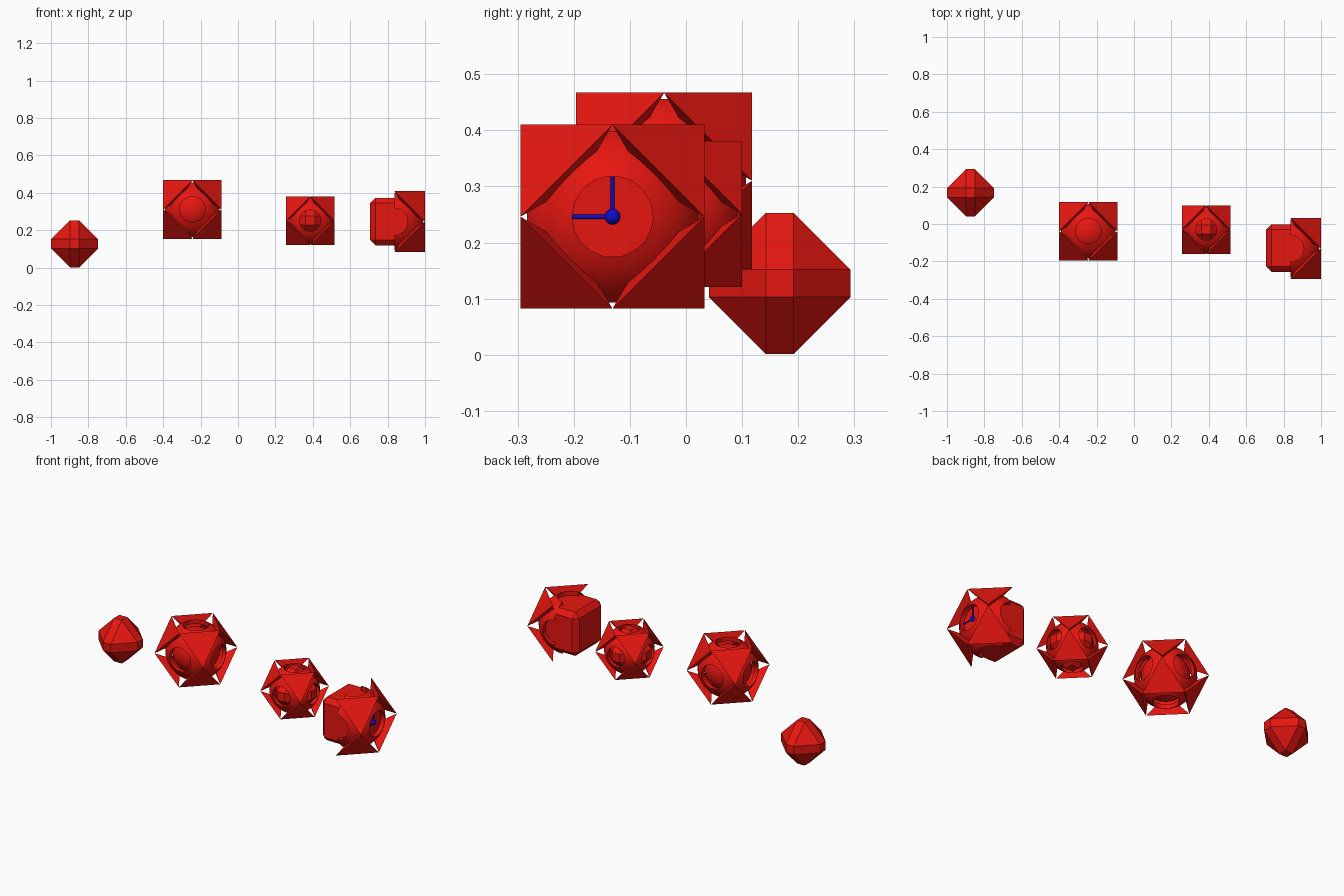
import bpy, bmesh, math
from itertools import product
from mathutils import Vector

if "Cube" in bpy.data.objects:
    bpy.data.objects.remove(bpy.data.objects["Cube"])


def material(name, color):
    m = bpy.data.materials.new(name)
    m.diffuse_color = color
    m.use_nodes = True
    m.node_tree.nodes["Principled BSDF"].inputs["Base Color"].default_value = m.diffuse_color
    return m


RED = material("red", (0.8, 0.008, 0.005, 1))
BLUE = material("blue", (0.006, 0.004, 0.6, 1))


def finish(bm, name, loc, mat, smooth=False):
    bmesh.ops.recalc_face_normals(bm, faces=bm.faces)
    mesh = bpy.data.meshes.new(name)
    bm.to_mesh(mesh)
    bm.free()
    ob = bpy.data.objects.new(name, mesh)
    bpy.context.collection.objects.link(ob)
    ob.location = loc
    mesh.materials.append(mat)
    if smooth:
        bpy.context.view_layer.objects.active = ob
        ob.select_set(True)
        bpy.ops.object.shade_smooth_by_angle(angle=math.radians(35))
        ob.select_set(False)
    return ob


# chamfered solid: small b gives an octahedron, large b gives a cube
def chamfered_core(name, loc, h, b):
    bm = bmesh.new()
    for sx, sy, sz in product((-1, 1), repeat=3):
        for v in ((h, b, b), (b, h, b), (b, b, h)):
            bm.verts.new((sx * v[0], sy * v[1], sz * v[2]))
    bmesh.ops.convex_hull(bm, input=bm.verts)
    bmesh.ops.dissolve_limit(bm, angle_limit=0.02, verts=bm.verts, edges=bm.edges)
    return finish(bm, name, loc, RED)


# eight corner wedges with triangular outer faces, points turned inward
def corner_wedges(name, loc, s, half=False):
    bm = bmesh.new()
    for sx, sy, sz in product((-1, 1), repeat=3):
        if half and sx < 0:
            continue
        pts = ((1, 1, 0), (1, 0, 1), (0, 1, 1), (0.37, 0.37, 0.37))
        v = [bm.verts.new((s * sx * p[0], s * sy * p[1], s * sz * p[2])) for p in pts]
        for tri in ((0, 1, 2), (0, 1, 3), (1, 2, 3), (0, 2, 3)):
            bm.faces.new([v[i] for i in tri])
    return finish(bm, name, loc, RED)


def slice_off(bm, co, n):
    bmesh.ops.bisect_plane(bm, geom=bm.verts[:] + bm.edges[:] + bm.faces[:],
                           plane_co=co, plane_no=n, clear_outer=True)


# round casing with a short tubular window on each axis
def round_casing(name, loc, s, half=False):
    bm = bmesh.new()
    bmesh.ops.create_icosphere(bm, subdivisions=4, radius=1.03 * s)
    for axis, sign in product(range(3), (-1, 1)):
        n = Vector((0, 0, 0))
        n[axis] = sign
        slice_off(bm, n * 0.93 * s, n)
        rim = [e for e in bm.edges if e.is_boundary
               and all(abs(v.co.dot(n) - 0.93 * s) < 1e-4 for v in e.verts)]
        wall = bmesh.ops.extrude_edge_only(bm, edges=rim)["geom"]
        inner = [g for g in wall if isinstance(g, bmesh.types.BMVert)]
        bmesh.ops.translate(bm, verts=inner, vec=-n * 0.16 * s)
    if half:
        slice_off(bm, Vector((0, 0, 0)), Vector((-1, 0, 0)))
    return finish(bm, name, loc, RED, True)


# loose octahedral core
chamfered_core("octahedral_core", (-0.874, 0.167, 0.127), 0.126, 0.0245)

# closed shell with a ball inside
c = (-0.244, -0.039, 0.31)
corner_wedges("ball_shell_wedges", c, 0.157)
round_casing("ball_shell_casing", c, 0.157)
bm = bmesh.new()
bmesh.ops.create_icosphere(bm, subdivisions=4, radius=0.126)
finish(bm, "ball_core", c, RED, True)

# closed shell with an octahedral core
c = (0.386, -0.03, 0.251)
corner_wedges("octahedral_shell_wedges", c, 0.13)
round_casing("octahedral_shell_casing", c, 0.13)
chamfered_core("enclosed_octahedral_core", c, 0.126, 0.0245)

# open half shell around a cube core
c = Vector((0.836, -0.131, 0.246))
corner_wedges("half_shell_wedges", c, 0.164, True)
round_casing("half_shell_casing", c, 0.164, True)
chamfered_core("cube_core", (0.834, -0.129, 0.246), 0.127, 0.099)

# blue hub and two hands on the cube face
hub = c + Vector((0.13, 0, 0))
bm = bmesh.new()
bmesh.ops.create_uvsphere(bm, u_segments=16, v_segments=10, radius=0.014)
finish(bm, "hub", hub, BLUE, True)
for name, offset, angle in (("upright_hand", (0, 0, 0.035), 0),
                            ("side_hand", (0, -0.036, 0), math.pi / 2)):
    bm = bmesh.new()
    bmesh.ops.create_cone(bm, cap_ends=True, segments=12, radius1=0.004,
                          radius2=0.004, depth=0.072)
    hand = finish(bm, name, hub + Vector(offset), BLUE)
    hand.rotation_euler.x = angle
